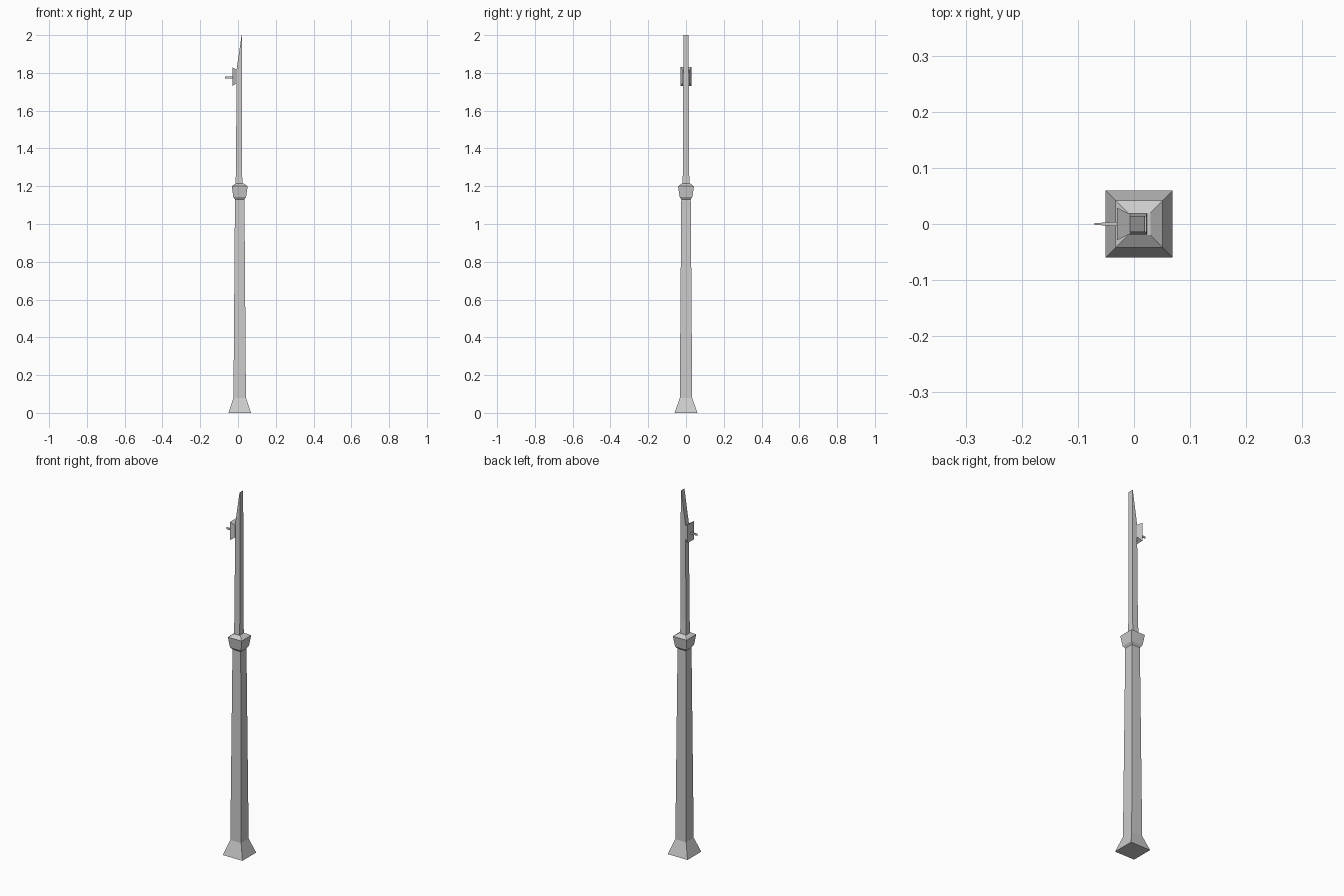
import bpy, bmesh
from mathutils import Matrix

if "Cube" in bpy.data.objects:
    bpy.data.objects.remove(bpy.data.objects["Cube"])


def loft(name, rings, axis="z"):
    """Skin rectangular rings (position, u centre, v centre, half u, half v) and cap both ends."""
    bm = bmesh.new()
    loops = []
    for p, cu, cv, hu, hv in rings:
        loop = []
        for su, sv in ((-1, -1), (1, -1), (1, 1), (-1, 1)):
            u, v = cu + su * hu, cv + sv * hv
            loop.append(bm.verts.new((u, v, p) if axis == "z" else (p, u, v)))
        loops.append(loop)
    for a, b in zip(loops, loops[1:]):
        for i in range(4):
            j = (i + 1) % 4
            bm.faces.new((a[i], a[j], b[j], b[i]))
    bm.faces.new(loops[0][::-1])
    bm.faces.new(loops[-1])
    return finish(name, bm)


def finish(name, bm):
    bmesh.ops.recalc_face_normals(bm, faces=bm.faces)
    me = bpy.data.meshes.new(name)
    bm.to_mesh(me)
    bm.free()
    ob = bpy.data.objects.new(name, me)
    bpy.context.collection.objects.link(ob)
    return ob


CX = 0.009


def square_post(name, profile):
    return loft(name, [(z, CX, 0, h, h) for z, h in profile])


# flared foot and tapered lower shaft
square_post("lower_post", [(0, 0.06), (0.08, 0.033), (1.14, 0.025)])

# collar joining the two shafts
square_post("collar", [(1.13, 0.025), (1.143, 0.034), (1.2, 0.042), (1.215, 0.02)])

# slimmer upper shaft, cut to a slanted blade at the top
upper = loft("upper_post", [
    (1.2, 0.005, 0, 0.018, 0.019),
    (1.29, 0.0055, 0, 0.0165, 0.016),
    (1.82, 0.0075, 0, 0.0145, 0.0145),
    (2.0, 0.0205, 0, 0.0015, 0.014),
])

# flared plate on the side of the upper shaft
loft("side_plate", [
    (-0.030, 0, 1.78, 0.029, 0.05),
    (-0.006, 0, 1.781, 0.017, 0.034),
], axis="x")

# small pin sticking out of the plate
loft("pin", [
    (-0.070, 0, 1.775, 0.0015, 0.005),
    (-0.028, 0, 1.775, 0.004, 0.005),
], axis="x")
